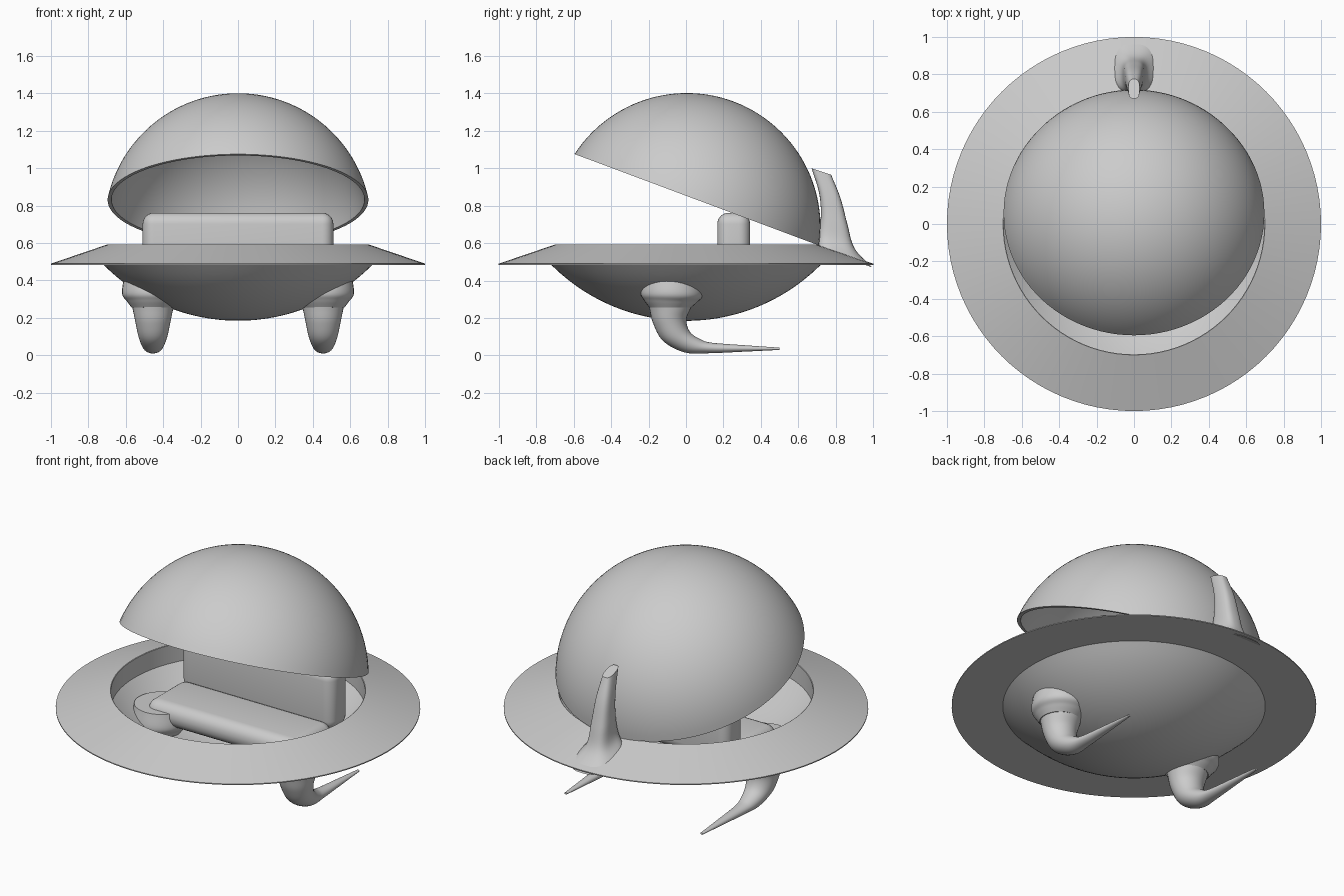
import bpy, bmesh, math
from mathutils import Vector

if "Cube" in bpy.data.objects:
    bpy.data.objects.remove(bpy.data.objects["Cube"])


def finish(name, bm, angle=35):
    bmesh.ops.remove_doubles(bm, verts=bm.verts, dist=1e-5)
    bmesh.ops.recalc_face_normals(bm, faces=bm.faces)
    mesh = bpy.data.meshes.new(name)
    bm.to_mesh(mesh)
    bm.free()
    ob = bpy.data.objects.new(name, mesh)
    bpy.context.collection.objects.link(ob)
    bpy.ops.object.select_all(action='DESELECT')
    ob.select_set(True)
    bpy.context.view_layer.objects.active = ob
    bpy.ops.object.shade_smooth_by_angle(angle=math.radians(angle))
    return ob


def lathe(name, profile, steps=96, closed=True):
    bm = bmesh.new()
    vs = [bm.verts.new((r, 0, z)) for r, z in profile]
    n = len(vs)
    es = [bm.edges.new((vs[i], vs[(i + 1) % n])) for i in range(n if closed else n - 1)]
    bmesh.ops.spin(bm, geom=vs + es, cent=(0, 0, 0), axis=(0, 0, 1),
                   angle=2 * math.pi, steps=steps, use_merge=True)
    return finish(name, bm, 20)


def arc(radius, cz, a0, a1, n=24):
    """Points (r, z) on a circle; angle measured from straight down."""
    return [(radius * math.sin(a0 + (a1 - a0) * i / n),
             cz - radius * math.cos(a0 + (a1 - a0) * i / n)) for i in range(n + 1)]


def loft(name, sections, x, sub=6, sides=32, power=1.0):
    """Sections are (y0, z0, y1, z1, half_width): a side outline with widths."""
    s = [Vector(v) for v in sections]
    s = [2 * s[0] - s[1]] + s + [2 * s[-1] - s[-2]]
    rows = []
    for i in range(1, len(s) - 2):
        a, b, c, d = s[i - 1:i + 3]
        for k in range(sub):
            t = k / sub
            rows.append(0.5 * (2 * b + (c - a) * t + (2 * a - 5 * b + 4 * c - d) * t ** 2
                               + (3 * b - a - 3 * c + d) * t ** 3))
    rows.append(s[-2])
    bm = bmesh.new()
    rings = []
    for y0, z0, y1, z1, w in rows:
        ring = []
        for j in range(sides):
            t = 2 * math.pi * j / sides
            c, n = (math.copysign(abs(f) ** power, f) for f in (math.cos(t), math.sin(t)))
            ring.append(bm.verts.new((x + w * n, (y0 + y1) / 2 + c * (y1 - y0) / 2,
                                      (z0 + z1) / 2 + c * (z1 - z0) / 2)))
        rings.append(ring)
    for r, q in zip(rings, rings[1:]):
        for j in range(sides):
            k = (j + 1) % sides
            bm.faces.new((r[j], r[k], q[k], q[j]))
    bm.faces.new(rings[0])
    bm.faces.new(rings[-1])
    return finish(name, bm, 40)


def rounded_box(name, x, y, z, radius):
    bm = bmesh.new()
    bmesh.ops.create_cube(bm, size=1)
    for v in bm.verts:
        v.co = [lo + (c + 0.5) * (hi - lo) for c, (lo, hi) in zip(v.co, (x, y, z))]
    bmesh.ops.bevel(bm, geom=bm.edges[:], offset=radius, segments=6,
                    profile=0.5, affect='EDGES')
    return finish(name, bm, 40)


# Saucer: thin bowl, flat underside of the rim, sloping top and upright inner wall
R = 1.014
edge = math.asin(0.72 / R)
outer = arc(R, 0.185 + R, 0, edge)
outer[-1] = (0.72, 0.484)
inner = arc(R - 0.012, 0.185 + R, math.asin(0.697 / (R - 0.012)), 0)
lathe("saucer", outer + [(1.0, 0.484), (1.0, 0.49), (0.70, 0.592), (0.697, 0.59)] + inner,
      closed=False)

# Tilted canopy: hollow spherical cap
D, cut = 0.714, 0.154
canopy = lathe("canopy",
               arc(D, 0, math.pi, math.pi - math.acos(cut / D), 28)
               + arc(D - 0.02, 0, math.pi - math.acos(cut / (D - 0.02)), math.pi, 28),
               closed=False)
canopy.location = (0, 0.004, 0.687)
canopy.rotation_euler = (math.radians(-20.5), 0, 0)

# Hinge fin at the back
loft("hinge_fin", [(0.70, 0.57, 0.995, 0.47, 0.12), (0.705, 0.64, 0.90, 0.572, 0.068),
                   (0.72, 0.75, 0.862, 0.70, 0.054), (0.71, 0.87, 0.825, 0.84, 0.044),
                   (0.67, 1.0, 0.775, 0.965, 0.030)], 0, power=0.7)

# Bench seat
rounded_box("backrest", (-0.51, 0.51), (0.167, 0.342), (0.40, 0.762), 0.06)
rounded_box("seat_cushion", (-0.51, 0.51), (-0.17, 0.20), (0.325, 0.465), 0.065)

# Legs: flared socket and a curved foot tapering to the back, mirrored
socket = loft("leg_socket", [(-0.225, 0.42, 0.075, 0.42, 0.15), (-0.242, 0.335, 0.092, 0.325, 0.16),
                             (-0.225, 0.295, 0.06, 0.285, 0.135),
                             (-0.197, 0.257, 0.027, 0.255, 0.110)], 0.46)
foot = loft("leg_foot", [(-0.197, 0.257, 0.027, 0.255, 0.110), (-0.175, 0.17, 0.002, 0.19, 0.094),
                         (-0.12, 0.075, 0.022, 0.125, 0.077), (-0.005, 0.016, 0.08, 0.085, 0.056),
                         (0.12, 0.012, 0.14, 0.068, 0.040), (0.30, 0.020, 0.31, 0.055, 0.025),
                         (0.50, 0.030, 0.50, 0.042, 0.009)], 0.455)
for part in (socket, foot):
    part.modifiers.new("both_sides", 'MIRROR')
